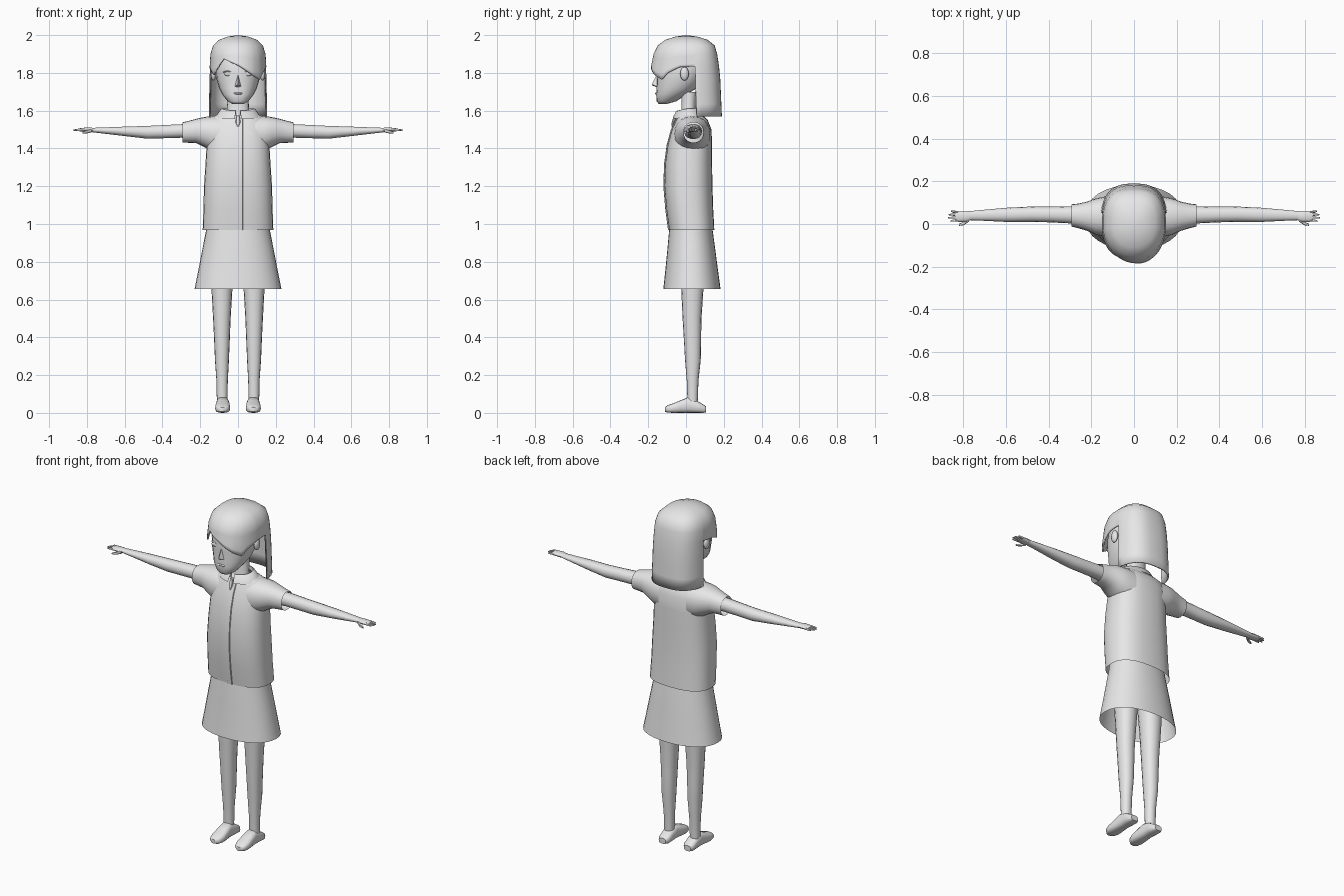
import bpy, bmesh, math
from mathutils import Vector

grey = bpy.data.materials.new("plain_grey")
grey.diffuse_color = (0.8, 0.8, 0.8, 1)


def grid(name, rows, closed=True, caps=False, mirror=False, thick=0, angle=45):
    """Skin rows of points; optionally make a mirrored twin."""
    for side in ((1, -1) if mirror else (1,)):
        bm = bmesh.new()
        vs = [[bm.verts.new((p[0] * side, p[1], p[2])) for p in r] for r in rows]
        n = len(rows[0])
        for a, b in zip(vs, vs[1:]):
            for i in range(n if closed else n - 1):
                j = (i + 1) % n
                bm.faces.new((a[i], a[j], b[j], b[i]))
        if caps:
            bm.faces.new(vs[0])
            bm.faces.new(vs[-1])
        bmesh.ops.remove_doubles(bm, verts=bm.verts, dist=1e-5)
        bmesh.ops.recalc_face_normals(bm, faces=bm.faces)
        tag = ("_left" if side > 0 else "_right") if mirror else ""
        me = bpy.data.meshes.new(name + tag)
        bm.to_mesh(me)
        bm.free()
        me.materials.append(grey)
        ob = bpy.data.objects.new(name + tag, me)
        bpy.context.collection.objects.link(ob)
        if thick:
            m = ob.modifiers.new("thickness", 'SOLIDIFY')
            m.thickness, m.offset = thick, -1
        bpy.ops.object.select_all(action='DESELECT')
        ob.select_set(True)
        bpy.context.view_layer.objects.active = ob
        bpy.ops.object.shade_smooth_by_angle(angle=math.radians(angle))


def sgn_pow(v, p):
    return math.copysign(abs(v) ** (2 / p), v)


def loft(name, secs, axis='z', n=20, power=2.2, caps=True, **kw):
    """Sections are (position, a_min, a_max, b_min, b_max) across the axis."""
    rows = []
    for t, a0, a1, b0, b1 in secs:
        row = []
        for i in range(n):
            w = 2 * math.pi * i / n
            a = (a0 + a1) / 2 + (a1 - a0) / 2 * sgn_pow(math.cos(w), power)
            b = (b0 + b1) / 2 + (b1 - b0) / 2 * sgn_pow(math.sin(w), power)
            row.append({'z': (a, b, t), 'x': (t, a, b), 'y': (a, t, b)}[axis])
        rows.append(row)
    grid(name, rows, caps=caps, **kw)


def lerp(table, x):
    for (x0, y0), (x1, y1) in zip(table, table[1:]):
        if x <= x1:
            return y0 + (y1 - y0) * (x - x0) / (x1 - x0)
    return table[-1][1]


def blob(name, c, r, mirror=False, n=12):
    loft(name, [(c[2] + r[2] * math.sin(u), c[0] - r[0] * math.cos(u), c[0] + r[0] * math.cos(u),
                 c[1] - r[1] * math.cos(u), c[1] + r[1] * math.cos(u))
                for u in [math.pi * (k / 8 - 0.5) * 0.98 for k in range(9)]],
         n=n, power=2, mirror=mirror, angle=60)


# Head and neck
loft("head", [(1.636, -.03, .03, -.145, -.10), (1.65, -.055, .055, -.155, -.05),
              (1.685, -.083, .083, -.158, 0), (1.72, -.1, .1, -.156, .06),
              (1.77, -.115, .115, -.155, .09), (1.82, -.12, .12, -.155, .11),
              (1.9, -.11, .11, -.14, .11), (1.96, -.06, .06, -.08, .06)], angle=60)
loft("neck", [(1.54, -.07, .07, -.04, .06), (1.6, -.058, .058, -.025, .05),
              (1.7, -.055, .055, -.025, .06)])

# Facial features
grid("nose", [[(-.018, -.15, 1.727), (0, -.15, 1.722), (.018, -.15, 1.727), (0, -.15, 1.80)],
              [(-.003, -.18, 1.738), (0, -.181, 1.735), (.003, -.18, 1.738), (0, -.176, 1.748)]],
     caps=True)
loft("lips", [(-.163, -.012, .012, 1.688, 1.694), (-.155, -.025, .025, 1.683, 1.698)], 'y', 12)
blob("eye", (.052, -.143, 1.795), (.022, .006, .011), True)
loft("eyelid", [(.03, -.150, -.14, 1.802, 1.806), (.055, -.150, -.135, 1.808, 1.813),
                (.08, -.137, -.12, 1.802, 1.806)], 'x', 8, mirror=True)
blob("ear", (.13, -.008, 1.795), (.014, .023, .036), True)

# Hair shell: swept fringe in front, long fall behind
edge = [(-180, 1.57), (-101, 1.57), (-100, 1.835), (-78, 1.82), (-58, 1.79), (-30, 1.875),
        (0, 1.84), (32, 1.785), (48, 1.765), (60, 1.80), (80, 1.83), (100, 1.835),
        (101, 1.57), (180, 1.57)]
front_r = [(1.57, .19), (1.81, .19), (1.9, .172), (1.945, .15), (1.975, .11), (1.992, .055), (2, 0)]
back_r = [(1.57, .19), (1.8, .18), (1.9, .165), (1.945, .152), (1.975, .115), (1.992, .06), (2, 0)]
side_r = [(1.57, .157), (1.8, .152), (1.9, .146), (1.945, .132), (1.975, .1), (1.992, .055), (2, 0)]
angles = sorted(set(range(-180, 180, 8)) | {int(a) for a, _ in edge if a < 180})
rows = []
for k in range(10):
    row = []
    for a in angles:
        zb, w = lerp(edge, a), math.radians(a)
        z = zb + (1.9 - zb) * k / 5 if k <= 5 else (1.945, 1.975, 1.992, 2)[k - 6]
        front = abs(a) < 90
        p = 2.1 if front else 2.7
        row.append((lerp(side_r, z) * sgn_pow(math.sin(w), p),
                    -lerp(front_r if front else back_r, z) * sgn_pow(math.cos(w), p), z))
    rows.append(row)
grid("hair", rows, thick=.008, angle=50)

# Jacket body, placket and tie
body = [(.968, .187, -.09, .15), (1.08, .183, -.105, .144), (1.2, .18, -.115, .14),
        (1.32, .172, -.111, .138), (1.42, .166, -.097, .138), (1.5, .158, -.075, .135),
        (1.55, .145, -.052, .115), (1.575, .12, -.04, .09), (1.59, .07, -.03, .065)]
loft("jacket", [(z, -r, r, f, b) for z, r, f, b in body], n=28, power=2.5, caps=False, angle=50)
strip = [(z, f) for z, r, f, b in body[:8]]
grid("placket", [[(-.004, f + .01, z), (-.002, f - .005, z), (.024, f - .004, z), (.03, f + .01, z)]
                 for z, f in strip], closed=False)
loft("tie", [(1.515, -.003, .003, -.078, -.07), (1.54, -.013, .013, -.075, -.06),
             (1.575, -.008, .008, -.065, -.045)], n=8)

# Sleeves
loft("sleeve", [(.09, -.065, .13, 1.37, 1.573), (.14, -.06, .128, 1.385, 1.571),
                (.18, -.05, .12, 1.408, 1.566), (.22, -.032, .105, 1.428, 1.557),
                (.26, -.02, .096, 1.43, 1.546), (.293, -.012, .092, 1.431, 1.538)],
     'x', caps=False, mirror=True)

# Folded collar with a gap at the throat
rows = []
for r, y, z in ((.08, .015, 1.585), (.082, .012, 1.612), (.092, .012, 1.608), (.12, .015, 1.568)):
    rows.append([(r * math.sin(w), y - .72 * r * math.cos(w),
                  z - (.012 * math.cos(w) if math.cos(w) > 0 else 0))
                 for w in [math.radians(8 + 172 * i / 14) for i in range(15)]])
grid("collar", rows, closed=False, mirror=True)

# Open skirt
loft("skirt", [(1.0, -.165, .165, -.085, .135), (.96, -.17, .17, -.09, .142),
               (.85, -.192, .192, -.1, .157), (.75, -.211, .211, -.11, .17),
               (.655, -.23, .23, -.12, .183)], n=32, caps=False)

# Arms, palms, fingers and thumbs
loft("arm", [(.2, -.01, .085, 1.45, 1.53), (.3, .003, .083, 1.456, 1.529),
             (.4, .008, .081, 1.453, 1.524), (.48, .01, .082, 1.451, 1.52),
             (.6, .01, .076, 1.465, 1.516), (.7, .015, .067, 1.477, 1.512),
             (.775, .018, .06, 1.486, 1.509)], 'x', 14, mirror=True)
loft("palm", [(.765, .018, .06, 1.486, 1.509), (.79, .01, .062, 1.486, 1.511),
              (.825, .01, .062, 1.489, 1.509), (.84, .015, .06, 1.491, 1.506)],
     'x', 12, mirror=True)
for i, tip in enumerate((.862, .873, .871, .858)):
    y = .018 + .0125 * i
    s = (i - 1.5) * .003
    loft(f"finger_{i + 1}", [(.825, y - .006, y + .006, 1.491, 1.506),
                             (.85, y - .005 + s / 2, y + .005 + s / 2, 1.492, 1.504),
                             (tip, y - .003 + s, y + .003 + s, 1.494, 1.5)], 'x', 8, mirror=True)
loft("thumb", [(.775, .01, .026, 1.485, 1.504), (.8, -.006, .01, 1.48, 1.496),
               (.822, -.009, .001, 1.479, 1.489)], 'x', 8, mirror=True)

# Legs and shoes
loft("leg", [(.95, .012, .155, -.05, .11), (.8, .018, .148, -.035, .1),
             (.65, .03, .14, -.025, .092), (.5, .039, .132, -.018, .082),
             (.4, .043, .127, -.012, .08), (.28, .048, .122, -.005, .078),
             (.17, .054, .114, .004, .066), (.06, .056, .112, .008, .062)], n=16, mirror=True)
loft("shoe", [(.105, .06, .105, .003, .035), (.09, .048, .114, 0, .045),
              (.055, .046, .116, 0, .066), (.01, .047, .115, 0, .083),
              (-.03, .043, .119, 0, .066), (-.07, .041, .121, 0, .05),
              (-.098, .05, .114, .002, .04), (-.112, .068, .098, .006, .03)],
     'y', 16, 2.8, mirror=True)
